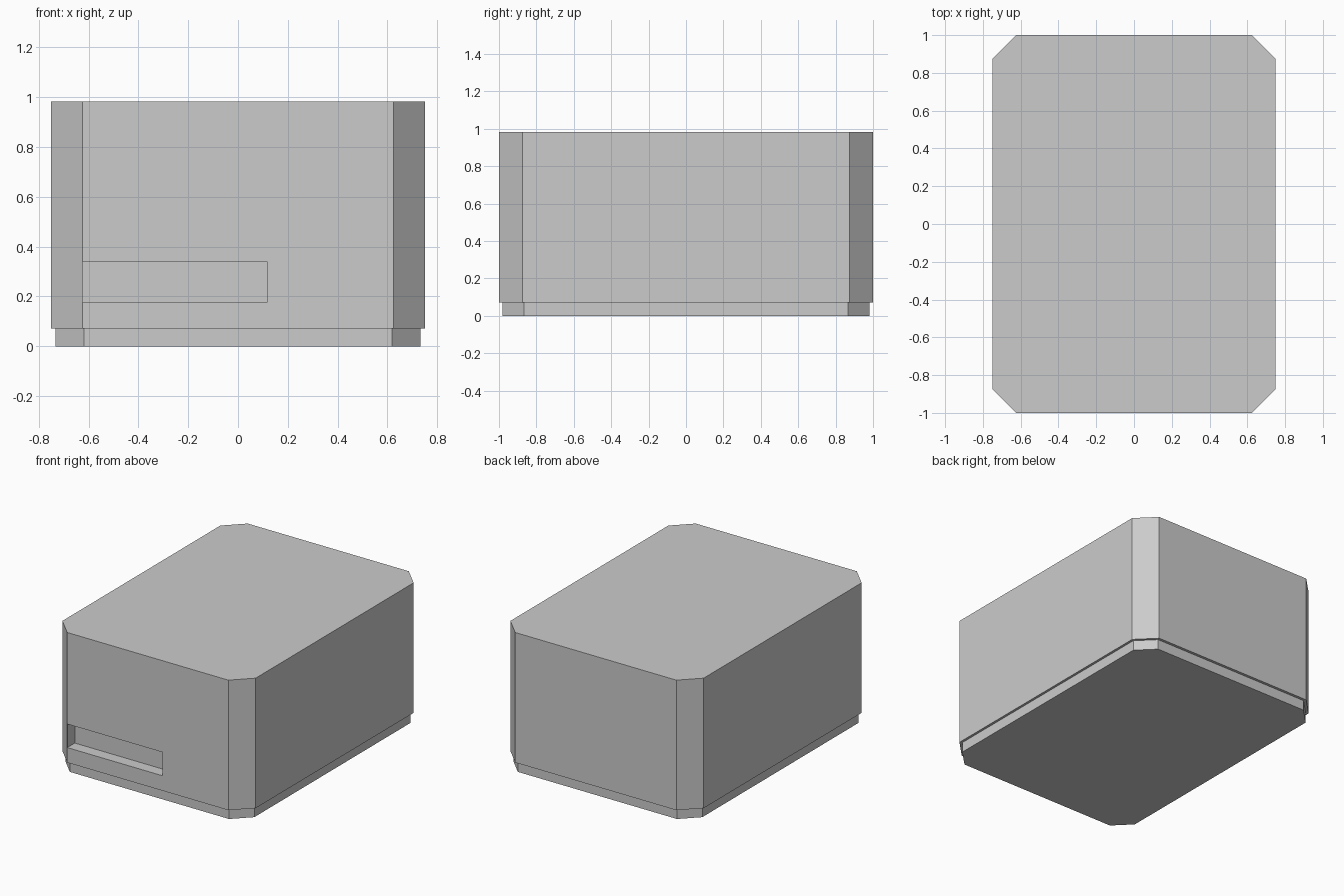
import bpy
import bmesh

if "Cube" in bpy.data.objects:
    bpy.data.objects.remove(bpy.data.objects["Cube"])


def chamfered_block(name, hx, hy, cut, z0, z1):
    """Upright box with its four vertical corners cut off at 45 degrees."""
    outline = []
    for sx, sy in ((1, 1), (-1, 1), (-1, -1), (1, -1)):
        pair = [(sx * hx, sy * (hy - cut)), (sx * (hx - cut), sy * hy)]
        outline += pair if sx * sy > 0 else pair[::-1]
    bm = bmesh.new()
    bottom = bm.faces.new([bm.verts.new((x, y, z0)) for x, y in outline])
    top = bmesh.ops.extrude_face_region(bm, geom=[bottom], use_keep_orig=True)
    verts = [v for v in top["geom"] if isinstance(v, bmesh.types.BMVert)]
    bmesh.ops.translate(bm, verts=verts, vec=(0, 0, z1 - z0))
    bmesh.ops.recalc_face_normals(bm, faces=bm.faces)
    mesh = bpy.data.meshes.new(name)
    bm.to_mesh(mesh)
    bm.free()
    obj = bpy.data.objects.new(name, mesh)
    bpy.context.collection.objects.link(obj)
    return obj


# Slightly inset plinth and the main body above it
chamfered_block("base", 0.733, 0.981, 0.115, 0.0, 0.071)
body = chamfered_block("body", 0.75, 1.0, 0.125, 0.071, 0.983)

# Shallow slot in the front face, starting at the left corner edge
x0, x1, z0, z1, depth = -0.6245, 0.116, 0.176, 0.341, 0.083
bpy.ops.mesh.primitive_cube_add(size=1, location=((x0 + x1) / 2, -1, (z0 + z1) / 2))
cutter = bpy.context.object
cutter.name = "slot_cutter"
cutter.scale = (x1 - x0, 2 * depth, z1 - z0)
cutter.hide_render = True

slot = body.modifiers.new("front_slot", 'BOOLEAN')
slot.operation = 'DIFFERENCE'
slot.solver = 'EXACT'
slot.object = cutter
bpy.context.view_layer.objects.active = body
bpy.ops.object.modifier_apply(modifier=slot.name)
bpy.data.objects.remove(cutter)
